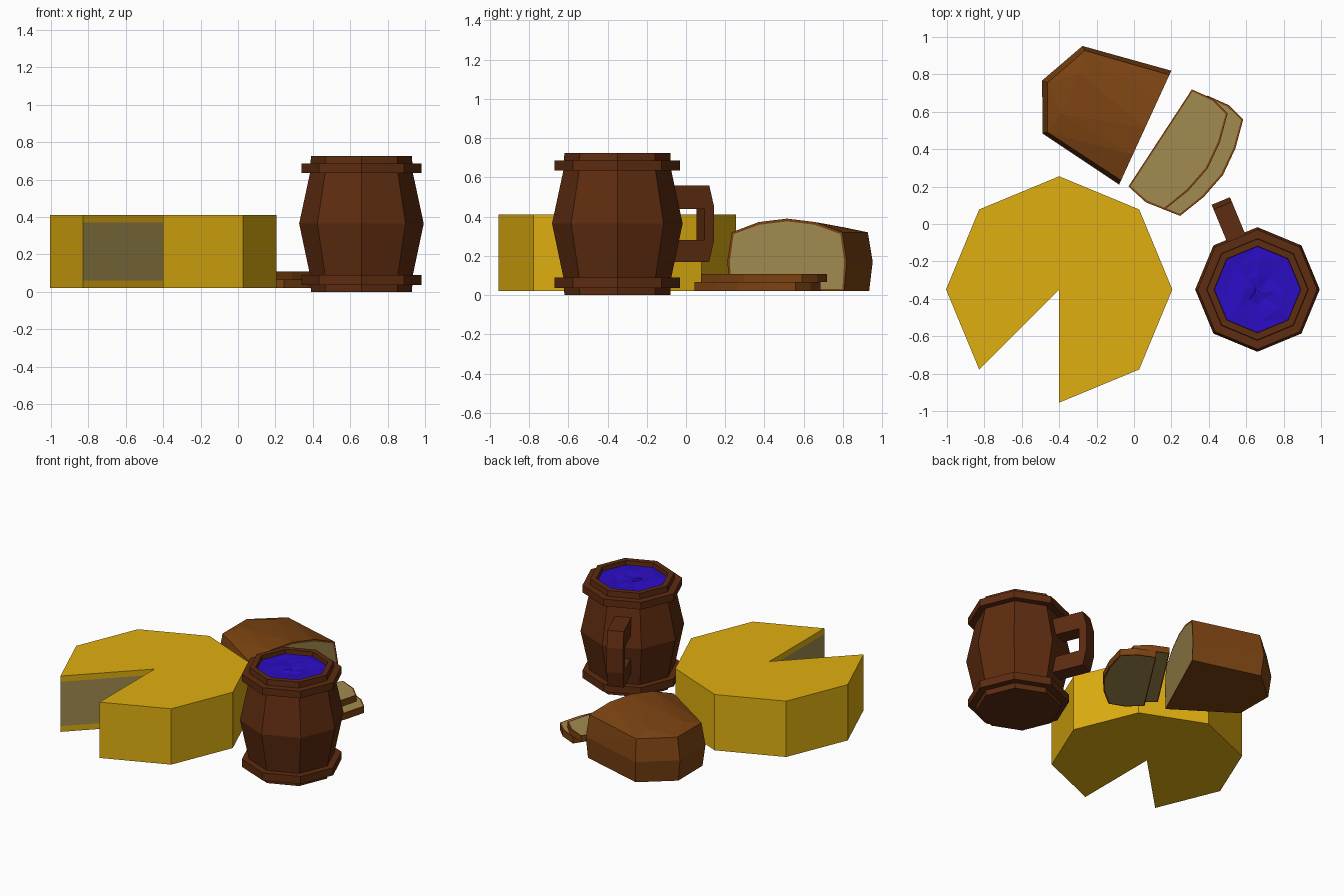
import bpy, bmesh, random
from math import cos, sin, pi
from mathutils import Vector, Matrix

if "Cube" in bpy.data.objects:
    bpy.data.objects.remove(bpy.data.objects["Cube"])

random.seed(4)


def mat(name, rgb):
    m = bpy.data.materials.new(name)
    m.diffuse_color = (*rgb, 1)
    m.use_nodes = True
    m.node_tree.nodes["Principled BSDF"].inputs["Base Color"].default_value = m.diffuse_color
    return m


RIND = mat("cheese_yellow", (0.74, 0.43, 0.005))
CRUMB = mat("pale_inside", (0.36, 0.26, 0.08))
CRUST = mat("bread_crust", (0.20, 0.056, 0.006))
WOOD = mat("dark_wood", (0.112, 0.025, 0.005))
DRINK = mat("drink", (0.025, 0.004, 0.55))


def finish(bm, name, mats, matrix=None):
    bmesh.ops.recalc_face_normals(bm, faces=bm.faces)
    if matrix:
        bm.transform(matrix)
    me = bpy.data.meshes.new(name)
    bm.to_mesh(me)
    bm.free()
    for m in mats:
        me.materials.append(m)
    ob = bpy.data.objects.new(name, me)
    bpy.context.collection.objects.link(ob)
    return ob


def loft(rings, caps=True, loop=False):
    """Join equal-length closed rings of points with quads."""
    bm = bmesh.new()
    vs = [[bm.verts.new(p) for p in r] for r in rings]
    n = len(vs[0])
    pairs = list(zip(vs, vs[1:])) + ([(vs[-1], vs[0])] if loop else [])
    for a, b in pairs:
        for i in range(n):
            j = (i + 1) % n
            bm.faces.new((a[i], a[j], b[j], b[i]))
    if caps and not loop:
        bm.faces.new(vs[0])
        bm.faces.new(vs[-1])
    return bm


def octagon(r, z):
    return [(r * cos(i * pi / 4), r * sin(i * pi / 4), z) for i in range(8)]


def crumb_faces(bm, direction, width):
    """Inset the cut faces so a thin crust surrounds the pale inside."""
    for f in [f for f in bm.faces if abs(f.normal.dot(direction)) > 0.99]:
        bmesh.ops.inset_region(bm, faces=[f], thickness=width)
        f.material_index = 1


# Cheese wheel with one eighth cut out
plan = [(0.605 * cos(a * pi / 4), 0.605 * sin(a * pi / 4)) for a in range(-2, 6)] + [(0, 0)]
bm = loft([[(x, y, z) for x, y in plan] for z in (0.02, 0.06, 0.37, 0.41)])
for f in bm.faces:
    c = f.calc_center_median()
    touches_core = any(v.co.xy.length < 0.01 for v in f.verts)
    if len(f.verts) == 4 and touches_core and 0.1 < c.z < 0.35:
        f.material_index = 1
finish(bm, "cheese_wheel", [RIND, CRUMB], Matrix.Translation((-0.4, -0.35, 0)))

# Mug: hollow eight-sided barrel, two bands, drink and handle
at_mug = Matrix.Translation((0.66, -0.35, 0))
barrel = [(0.27, 0), (0.275, 0.09), (0.333, 0.365), (0.275, 0.635), (0.27, 0.725),
          (0.232, 0.725), (0.228, 0.66)]
finish(loft([octagon(*p) for p in barrel]), "mug_barrel", [WOOD], at_mug)
for name, z0, z1 in (("lower_band", 0.037, 0.09), ("upper_band", 0.635, 0.685)):
    ring = [(0.262, z0), (0.32, z0), (0.32, z1), (0.262, z1)]
    finish(loft([octagon(*p) for p in ring], loop=True), name, [WOOD], at_mug)

surface = [octagon(r, 0.695) for r in (0.231, 0.16, 0.08, 0.015)]
surface[1:] = [[(x + random.uniform(-.015, .015), y + random.uniform(-.015, .015),
                 z + random.uniform(-.01, .01)) for x, y, z in r] for r in surface[1:]]
bm = loft(surface, caps=False)
bm.faces.new(bm.verts[-8:])
bmesh.ops.triangulate(bm, faces=bm.faces)
finish(bm, "drink_surface", [DRINK], at_mug)

outer = [(0.27, 0.17), (0.485, 0.17), (0.512, 0.28), (0.512, 0.45), (0.485, 0.56), (0.27, 0.56)]
inner = [(0.27, 0.28), (0.46, 0.28), (0.46, 0.44), (0.27, 0.44)]
c_shape = outer + inner[::-1]
bm = loft([[(x, y, z) for x, z in c_shape] for y in (-0.053, 0.053)])
finish(bm, "mug_handle", [WOOD], at_mug @ Matrix.Rotation(pi * 0.625, 4, 'Z'))

# Loaf: local x runs from the cut face to the tapered end
half = [(0, .32, .02), (0, .335, .17), (0, .31, .32), (0, .16, .372), (0, 0, .39),
        (.47, .245, .02), (.487, .257, .17), (.465, .24, .32), (.44, .12, .345),
        (.585, 0, .02), (.606, 0, .17), (.575, 0, .32)]
pts = {(x, s * y, z) for x, y, z in half for s in (1, -1)}
bm = bmesh.new()
for p in sorted(pts):
    bm.verts.new(p)
bmesh.ops.convex_hull(bm, input=bm.verts)
bmesh.ops.dissolve_limit(bm, angle_limit=0.02, verts=bm.verts, edges=bm.edges)
bm.normal_update()
crumb_faces(bm, Vector((1, 0, 0)), 0.014)
u, v = Vector((-0.909, 0.417, 0)), Vector((-0.417, -0.909, 0))
place = Matrix.Translation((0.06, 0.515, 0)) @ Matrix((u, v, (0, 0, 1))).transposed().to_4x4()
finish(bm, "bread_loaf", [CRUST, CRUMB], place)

# Two slices lying flat, the upper one shifted back
slice_half = [(0.31, 0), (0.33, 0.125), (0.308, 0.23), (0.155, 0.28)]
profile = slice_half + [(0, 0.302)] + [(-x, y) for x, y in slice_half[::-1]]
e, p = Vector((0.547, 0.837)), Vector((0.837, -0.547))
for name, shift, z0, z1 in (("lower_slice", (0.083, -0.033), 0.02, 0.066),
                            ("upper_slice", (0, 0), 0.066, 0.108)):
    base = Vector((0.14, 0.46)) + Vector(shift)
    xy = [base + e * a + p * b for a, b in profile]
    bm = loft([[(q.x, q.y, z) for q in xy] for z in (z0, z1)])
    bmesh.ops.recalc_face_normals(bm, faces=bm.faces)
    bm.normal_update()
    crumb_faces(bm, Vector((0, 0, 1)), 0.011)
    finish(bm, name, [CRUST, CRUMB])
